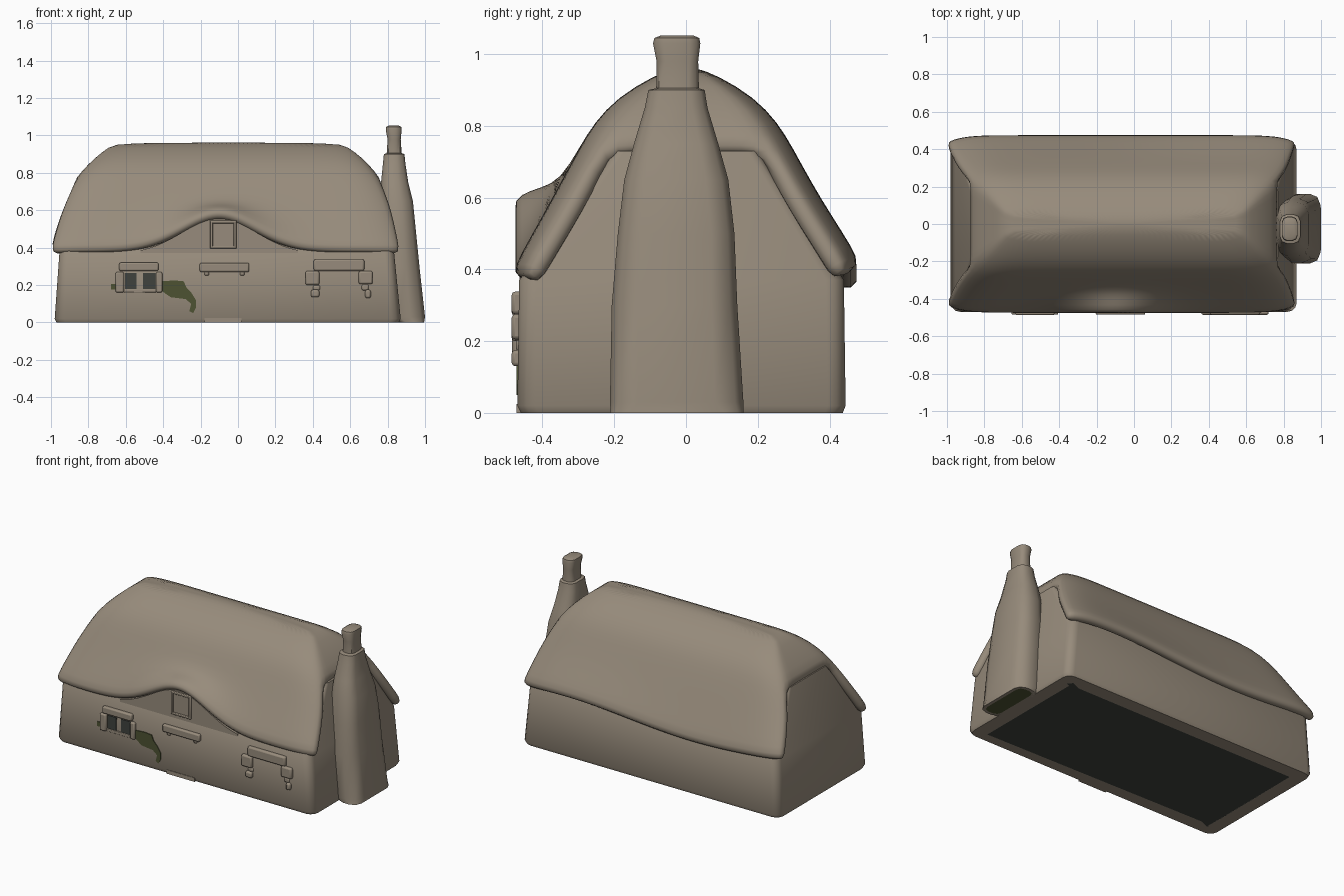
import bpy, bmesh, math

if "Cube" in bpy.data.objects:
    bpy.data.objects.remove(bpy.data.objects["Cube"])


def material(name, rgb):
    m = bpy.data.materials.new(name)
    m.diffuse_color = (*rgb, 1)
    m.use_nodes = True
    m.node_tree.nodes["Principled BSDF"].inputs["Base Color"].default_value = m.diffuse_color
    return m


CLAY = material("clay tan", (0.31, 0.26, 0.20))
GREEN = material("moss green", (0.075, 0.085, 0.032))
DARK = material("dark slate", (0.05, 0.055, 0.048))


def make(name, verts, faces, mats, angle=40):
    me = bpy.data.meshes.new(name)
    me.from_pydata(verts, [], faces)
    ob = bpy.data.objects.new(name, me)
    bpy.context.collection.objects.link(ob)
    for m in mats:
        me.materials.append(m)
    bpy.ops.object.select_all(action='DESELECT')
    ob.select_set(True)
    bpy.context.view_layer.objects.active = ob
    if angle:
        bpy.ops.object.shade_smooth_by_angle(angle=math.radians(angle))
    return ob


def rect_ring(z, x0, x1, y0, y1, r, n):
    """Rounded rectangle, counter-clockwise from above, n points per corner."""
    pts = []
    corners = [(x0 + r, y0 + r, 180), (x1 - r, y0 + r, 270),
               (x1 - r, y1 - r, 0), (x0 + r, y1 - r, 90)]
    for cx, cy, a in corners:
        for i in range(n):
            t = math.radians(a + 90 * i / (n - 1))
            pts.append((cx + r * math.cos(t), cy + r * math.sin(t), z))
    return pts


def loft(rings, open_from=None, is_open=None):
    """Faces for rings ordered bottom to top."""
    n = len(rings[0])
    verts = [p for ring in rings for p in ring]
    faces = []
    for k in range(len(rings) - 1):
        for i in range(n):
            j = (i + 1) % n
            if is_open and k < open_from and is_open(i):
                continue
            faces.append((k * n + i, k * n + j, (k + 1) * n + j, (k + 1) * n + i))
    faces.append(tuple(range((len(rings) - 1) * n, len(rings) * n)))
    return verts, faces, n


def paint_base(ob, inset):
    """Inset the underside and give its middle the second colour."""
    bm = bmesh.new()
    bm.from_mesh(ob.data)
    bm.faces.ensure_lookup_table()
    base = min(bm.faces, key=lambda f: f.calc_center_median().z)
    bmesh.ops.inset_region(bm, faces=[base], thickness=inset)
    base.material_index = 1
    bm.to_mesh(ob.data)
    bm.free()


# Walls, leaning in towards the half-hipped gables
rings = [rect_ring(0, -0.97, 0.86, -0.46, 0.437, 0.05, 4),
         rect_ring(0.02, -0.98, 0.87, -0.47, 0.445, 0.05, 4),
         rect_ring(0.37, -0.955, 0.835, -0.465, 0.44, 0.05, 4),
         rect_ring(0.73, -0.875, 0.77, -0.2, 0.2, 0.03, 4)]
v, f, n = loft(rings)
walls = make("walls", v, f + [tuple(reversed(range(n)))], [CLAY, DARK])
paint_base(walls, 0.09)


# Thatched roof: rings of (z, half depth, left x, right x, corner narrowing)
def lift(x):
    return 0.19 * math.exp(-((x + 0.1) ** 2) / 0.08)


ROWS = [(0.385, 0.488, -1.008, 0.875, 0.08), (0.44, 0.462, -0.998, 0.865, 0.10),
        (0.54, 0.405, -0.97, 0.845, 0.13), (0.64, 0.35, -0.935, 0.82, 0.16),
        (0.74, 0.297, -0.89, 0.78, 0.20), (0.81, 0.255, -0.835, 0.73, 0.22),
        (0.88, 0.19, -0.765, 0.665, 0.25), (0.94, 0.09, -0.69, 0.585, 0.3),
        (0.963, 0.025, -0.63, 0.53, 0.3)]
NX, NY = 40, 6


def roof_ring(z, h, xl, xr, c):
    ring = []
    w = min(1, max(0, (0.68 - z) / 0.295))
    w = w * w * (3 - 2 * w)
    for side in (-1, 1):
        for i in range(NX + 1):
            t = (2 * i / NX - 1) * -side
            x = xl + (xr - xl) * (t + 1) / 2
            y = side * h * (1 - c * abs(t) ** 12)
            # eyebrow over the front window, gentle wave at the back
            dz = lift(x) * w if side < 0 else 0.025 * w * math.sin(3.5 * x - 0.3)
            ring.append((x, y, z + dz))
        ye = side * h * (1 - c)
        for i in range(1, NY):
            ring.append((xr if side < 0 else xl, ye * (1 - 2 * i / NY), z))
    return ring


HALF = NX + NY
v, f, n = loft([roof_ring(*r) for r in ROWS], 4, lambda i: i % HALF >= NX)
roof = make("thatched_roof", v, f, [CLAY], 50)
bm = bmesh.new()
bm.from_mesh(roof.data)
bmesh.ops.delete(bm, geom=[p for p in bm.verts if not p.link_faces], context='VERTS')
bm.to_mesh(roof.data)
bm.free()
sol = roof.modifiers.new("thickness", 'SOLIDIFY')
sol.thickness, sol.offset = 0.06, -1
sub = roof.modifiers.new("soften", 'SUBSURF')
sub.levels = sub.render_levels = 1

# Chimney: broad stack with shoulders, then a narrow flue and cap
STACK = [(0, 0.85, 0.995, -0.21, 0.16), (0.03, 0.78, 1.0, -0.212, 0.16),
         (0.3, 0.77, 0.97, -0.207, 0.143), (0.5, 0.77, 0.95, -0.19, 0.135),
         (0.65, 0.76, 0.935, -0.172, 0.118), (0.75, 0.765, 0.91, -0.145, 0.09),
         (0.85, 0.775, 0.895, -0.115, 0.06), (0.9, 0.78, 0.89, -0.105, 0.052),
         (0.905, 0.795, 0.875, -0.083, 0.036), (0.98, 0.8, 0.87, -0.082, 0.034),
         (1.03, 0.79, 0.875, -0.092, 0.04), (1.045, 0.792, 0.873, -0.088, 0.037),
         (1.052, 0.805, 0.86, -0.07, 0.02)]
rings = [rect_ring(z, a, b, c, d, 0.36 * min(b - a, d - c), 3) for z, a, b, c, d in STACK]
v, f, n = loft(rings)
chimney = make("chimney", v, f + [tuple(reversed(range(n)))], [CLAY, GREEN], 45)
paint_base(chimney, 0.02)


def prism(name, outline, y0, y1, mat, bevel=0.0):
    """Extrude an (x, z) outline, counter-clockwise from the front, from y0 to y1."""
    n = len(outline)
    verts = [(x, y, z) for y in (y0, y1) for x, z in outline]
    faces = [tuple(range(n)), tuple(reversed(range(n, 2 * n)))]
    faces += [((i + 1) % n, i, i + n, (i + 1) % n + n) for i in range(n)]
    ob = make(name, verts, faces, [mat], 40 if bevel else 0)
    if bevel:
        b = ob.modifiers.new("rounded", 'BEVEL')
        b.width, b.segments = bevel, 2
    return ob


def block(name, x0, x1, z0, z1, y=-0.485, mat=CLAY, bevel=0.008):
    return prism(name, [(x0, z0), (x1, z0), (x1, z1), (x0, z1)], y, -0.44, mat, bevel)


# Wall under the eyebrow and its small framed window
xs = [0.32 - 0.04 * i for i in range(22)]
prism("eyebrow_wall", [(xs[-1], 0.33), (xs[0], 0.33)] +
      [(x, 0.365 + lift(x)) for x in xs], -0.464, -0.4, CLAY)
block("upper_window_pane", -0.14, -0.02, 0.41, 0.53, -0.467, bevel=0)
for name, x0, x1, z0, z1 in [("left", -0.15, -0.135, 0.4, 0.54), ("right", -0.023, -0.008, 0.4, 0.54),
                             ("bottom", -0.15, -0.008, 0.395, 0.41), ("top", -0.15, -0.008, 0.53, 0.545)]:
    block("upper_window_frame_" + name, x0, x1, z0, z1, -0.475, bevel=0.004)

# Left window: lintel, jambs, sill, dark panes
block("left_window_lintel", -0.635, -0.425, 0.275, 0.32, -0.487)
block("left_window_jamb_a", -0.655, -0.61, 0.16, 0.27)
block("left_window_jamb_b", -0.438, -0.405, 0.16, 0.27)
block("left_window_sill", -0.61, -0.438, 0.16, 0.18, -0.474, bevel=0.003)
for i, (a, b) in enumerate([(-0.605, -0.543), (-0.508, -0.44)]):
    block(f"left_window_pane_{i}", a, b, 0.18, 0.265, -0.472, DARK, 0)

# Door hood and threshold
block("door_hood", -0.205, 0.06, 0.27, 0.318)
block("door_hood_bracket_a", -0.18, -0.155, 0.25, 0.28, -0.475)
block("door_hood_bracket_b", 0.01, 0.035, 0.25, 0.28, -0.475)
block("door_threshold", -0.18, 0.02, 0, 0.025, -0.473, bevel=0)

# Right window: lintel and rough stones
STONES = [(0.405, 0.675, 0.275, 0.338), (0.36, 0.435, 0.2, 0.275), (0.39, 0.435, 0.135, 0.175),
          (0.645, 0.72, 0.205, 0.275), (0.68, 0.71, 0.13, 0.175), (0.4, 0.44, 0.17, 0.2),
          (0.66, 0.7, 0.17, 0.205)]
for i, (a, b, c, d) in enumerate(STONES):
    block(f"right_window_stone_{i}", a, b, c, d, -0.486 if i < 5 else -0.474, bevel=0.01)

# Climbing plant painted on the front wall
prism("climbing_plant", [(-0.41, 0.17), (-0.36, 0.135), (-0.28, 0.125), (-0.25, 0.10), (-0.26, 0.06),
                         (-0.24, 0.05), (-0.225, 0.08), (-0.225, 0.12), (-0.25, 0.16), (-0.275, 0.185),
                         (-0.29, 0.22), (-0.34, 0.225), (-0.41, 0.22)], -0.4725, -0.464, GREEN)
block("plant_tuft", -0.68, -0.655, 0.175, 0.205, -0.472, GREEN, 0)
